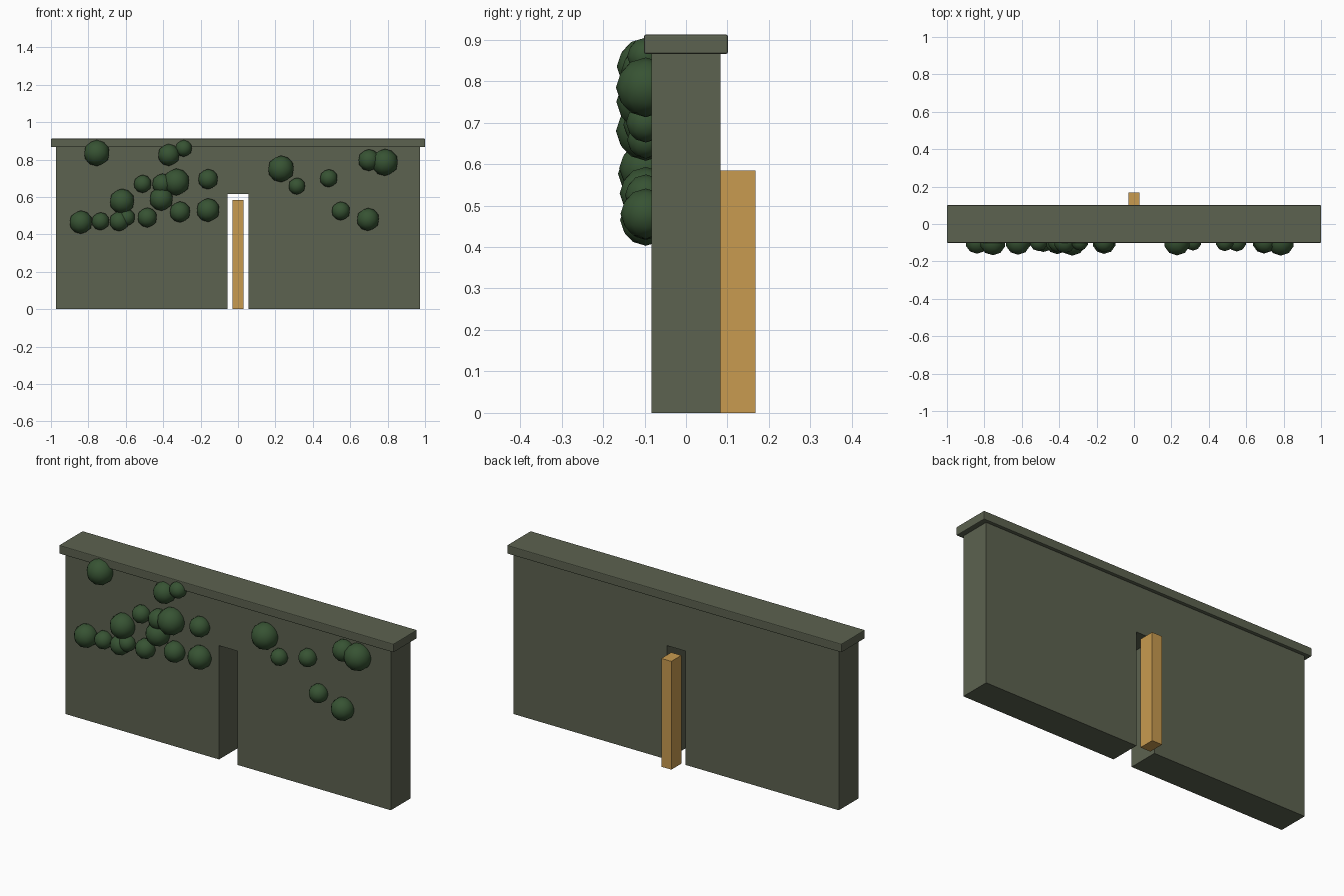
import bpy
import bmesh
from mathutils import Matrix, Vector

cube = bpy.data.objects.get("Cube")
if cube:
    bpy.data.objects.remove(cube, do_unlink=True)


def make_material(name, colour):
    mat = bpy.data.materials.new(name)
    mat.use_nodes = True
    mat.diffuse_color = (*colour, 1)
    mat.node_tree.nodes["Principled BSDF"].inputs["Base Color"].default_value = (*colour, 1)
    return mat


stone = make_material("mossy_stone", (0.107, 0.122, 0.08))
wood = make_material("light_wood", (0.578, 0.328, 0.08))
leaf = make_material("dark_leaf", (0.038, 0.086, 0.033))


def add_object(name, bm, material):
    mesh = bpy.data.meshes.new(name)
    bmesh.ops.recalc_face_normals(bm, faces=bm.faces)
    bm.to_mesh(mesh)
    bm.free()
    mesh.materials.append(material)
    obj = bpy.data.objects.new(name, mesh)
    bpy.context.collection.objects.link(obj)
    return obj


def add_box(name, low, high, material):
    low, high = Vector(low), Vector(high)
    bm = bmesh.new()
    place = Matrix.Translation((low + high) / 2) @ Matrix.Diagonal((*(high - low), 1))
    bmesh.ops.create_cube(bm, size=1, matrix=place)
    return add_object(name, bm, material)


# Wall: one arch-like outline with a narrow doorway, extruded through its depth
half_width, wall_top, half_depth = 0.972, 0.867, 0.083
gap, gap_top = 0.055, 0.615
right_half = [(gap, gap_top), (gap, 0), (half_width, 0), (half_width, wall_top)]
outline = right_half + [(-x, z) for x, z in reversed(right_half)]
bm = bmesh.new()
face = bm.faces.new([bm.verts.new((x, -half_depth, z)) for x, z in outline])
extruded = bmesh.ops.extrude_face_region(bm, geom=[face], use_keep_orig=True)
moved = [g for g in extruded["geom"] if isinstance(g, bmesh.types.BMVert)]
bmesh.ops.translate(bm, verts=moved, vec=(0, 2 * half_depth, 0))
add_object("wall", bm, stone)

# Coping along the top, with slightly softened edges
coping = add_box("coping", (-1, -0.101, 0.866), (1, 0.101, 0.912), stone)
bevel = coping.modifiers.new("soft_edges", "BEVEL")
bevel.width = 0.004
bevel.segments = 2

# Post standing behind the doorway
add_box("wooden_post", (-0.03, half_depth, 0), (0.03, 0.168, 0.585), wood)

# Leaf clumps on the front face: x, z, radius
clumps = [
    (-0.755, 0.835, 0.07), (-0.37, 0.825, 0.059), (-0.29, 0.86, 0.045),
    (-0.51, 0.67, 0.048), (-0.405, 0.67, 0.055), (-0.33, 0.68, 0.072),
    (-0.16, 0.695, 0.054), (-0.41, 0.59, 0.064), (-0.62, 0.577, 0.067),
    (-0.84, 0.465, 0.062), (-0.735, 0.47, 0.048), (-0.635, 0.47, 0.053),
    (-0.595, 0.49, 0.045), (-0.485, 0.49, 0.053), (-0.31, 0.52, 0.056),
    (-0.16, 0.53, 0.063), (0.23, 0.75, 0.071), (0.315, 0.658, 0.045),
    (0.485, 0.70, 0.048), (0.55, 0.525, 0.05), (0.70, 0.797, 0.058),
    (0.785, 0.785, 0.072), (0.695, 0.48, 0.061),
]
for number, (x, z, radius) in enumerate(clumps, 1):
    bm = bmesh.new()
    bmesh.ops.create_icosphere(bm, subdivisions=2, radius=radius,
                               matrix=Matrix.Translation((x, -0.097, z)))
    clump = add_object(f"leaf_clump_{number}", bm, leaf)
    clump.data.shade_smooth()
